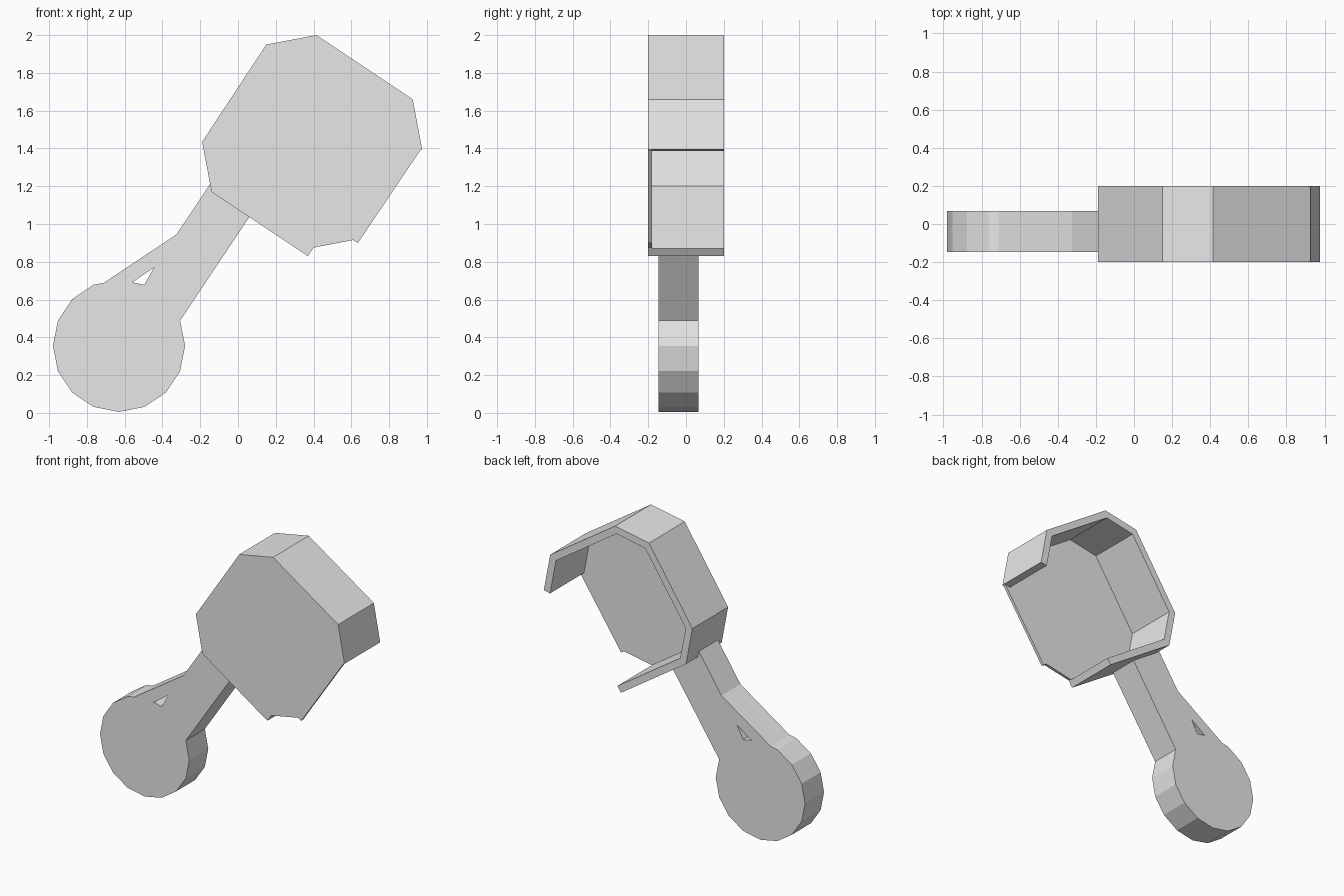
import bpy, bmesh, math
from mathutils import Vector

cube = bpy.data.objects.get("Cube")
if cube:
    bpy.data.objects.remove(cube)

GREY = (0.8, 0.8, 0.8, 1)
grey = bpy.data.materials.new("plain grey")
grey.use_nodes = True
grey.diffuse_color = GREY
grey.node_tree.nodes["Principled BSDF"].inputs["Base Color"].default_value = GREY


def prism(name, polygons, y0, y1):
    """Extrude joined x-z polygons from y0 to y1."""
    bm = bmesh.new()
    for poly in polygons:
        bm.faces.new([bm.verts.new((x, y0, z)) for x, z in poly])
    bmesh.ops.remove_doubles(bm, verts=bm.verts, dist=0.0005)
    out = bmesh.ops.extrude_face_region(bm, geom=bm.faces[:], use_keep_orig=True)
    moved = [v for v in out["geom"] if isinstance(v, bmesh.types.BMVert)]
    bmesh.ops.translate(bm, verts=moved, vec=(0, y1 - y0, 0))
    bmesh.ops.recalc_face_normals(bm, faces=bm.faces)
    mesh = bpy.data.meshes.new(name)
    bm.to_mesh(mesh)
    bm.free()
    mesh.materials.append(grey)
    obj = bpy.data.objects.new(name, mesh)
    bpy.context.collection.objects.link(obj)
    return obj


def inner_path(path, thickness):
    """Offset an open path to its right with mitred corners."""
    pts = [Vector(p) for p in path]
    sides = []
    for a, b in zip(pts, pts[1:]):
        d = (b - a).normalized()
        sides.append(Vector((d.y, -d.x)))
    result = []
    for i, p in enumerate(pts):
        n1, n2 = sides[max(i - 1, 0)], sides[min(i, len(sides) - 1)]
        result.append(p + (n1 + n2) * thickness / (1 + n1.dot(n2)))
    return result


# Housing: thin front plate and a rim left open on the lower right
rim = [(0.37, 0.83), (-0.14, 1.17), (-0.19, 1.435), (0.15, 1.95),
       (0.415, 2.0), (0.925, 1.66), (0.975, 1.395)]
plate = rim + [(0.965, 1.39), (0.635, 0.9), (0.61, 0.915), (0.4, 0.875)]
prism("housing_front_plate", [plate], -0.2, -0.18)
inner = inner_path(rim, 0.05)
strips = [[rim[i], rim[i + 1], inner[i + 1], inner[i]] for i in range(len(rim) - 1)]
prism("housing_rim", strips, -0.18, 0.2)

# Handle: sixteen-sided disc, bar, and a web with a small gap between them
BACK, FRONT = 0.067, -0.146
disc = [(-0.63 + 0.35 * math.cos(math.tau * i / 16),
         0.355 + 0.35 * math.sin(math.tau * i / 16)) for i in range(16)]
prism("handle_disc", [disc], FRONT, BACK)
bar = [disc[1], (0.06, 1.037), (-0.14, 1.17), (-0.147, 1.213),
       (-0.325, 0.945), (-0.445, 0.77), disc[3], disc[2]]
prism("handle_bar", [bar], FRONT, BACK)
web = [(-0.71, 0.689), disc[4], (-0.56, 0.691), (-0.445, 0.77), (-0.325, 0.945)]
prism("handle_web", [web], FRONT, BACK)
